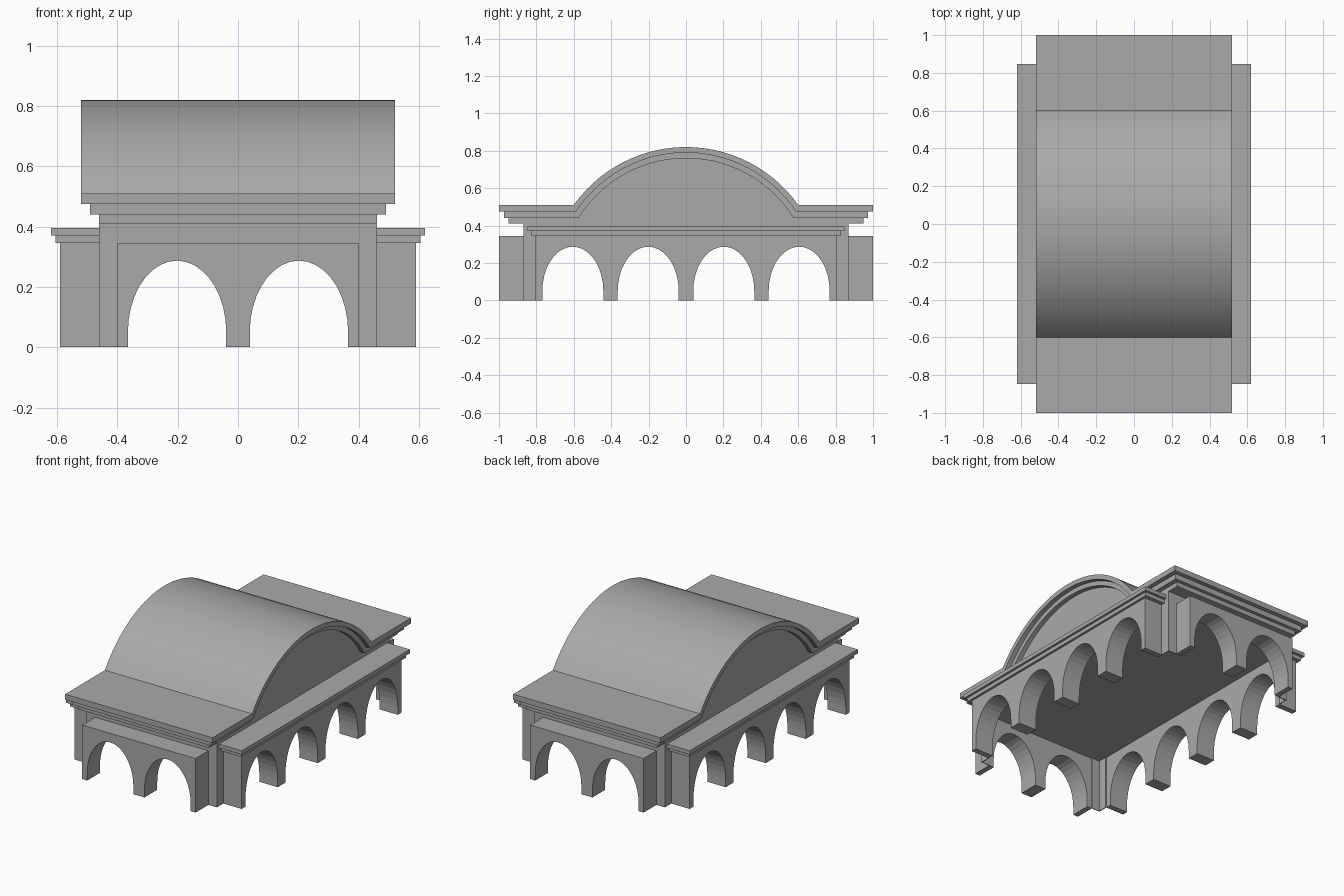
import bpy, bmesh, math
from mathutils import Vector

if "Cube" in bpy.data.objects:
    bpy.data.objects.remove(bpy.data.objects["Cube"], do_unlink=True)

stone = bpy.data.materials.new("grey stone")
stone.use_nodes = True
GREY = (0.40, 0.40, 0.40, 1)
stone.diffuse_color = GREY
stone.node_tree.nodes["Principled BSDF"].inputs["Base Color"].default_value = GREY


def extrude(name, profile, axis, start, end, smooth=False):
    """Extrude an (across, height) profile along the x or y axis."""
    bm = bmesh.new()

    def place(a, z):
        return (start, a, z) if axis == "x" else (a, start, z)

    face = bm.faces.new([bm.verts.new(place(a, z)) for a, z in profile])
    step = Vector((end - start, 0, 0) if axis == "x" else (0, end - start, 0))
    new = bmesh.ops.extrude_face_region(bm, geom=[face], use_keep_orig=True)["geom"]
    bmesh.ops.translate(bm, verts=[v for v in new if isinstance(v, bmesh.types.BMVert)], vec=step)
    bmesh.ops.recalc_face_normals(bm, faces=bm.faces)
    mesh = bpy.data.meshes.new(name)
    bm.to_mesh(mesh)
    bm.free()
    mesh.materials.append(stone)
    obj = bpy.data.objects.new(name, mesh)
    bpy.context.collection.objects.link(obj)
    if smooth:
        bpy.ops.object.select_all(action="DESELECT")
        bpy.context.view_layer.objects.active = obj
        obj.select_set(True)
        bpy.ops.object.shade_smooth_by_angle(angle=math.radians(25))
    return obj


def box(name, x0, x1, y0, y1, z0, z1):
    return extrude(name, [(y0, z0), (y1, z0), (y1, z1), (y0, z1)], "x", x0, x1)


def arcade(half_width, centres, arch=0.163, spring=0.05, crown=0.287, top=0.345, steps=18):
    """Wall outline with arched openings cut up from the ground."""
    pts = [(half_width, 0), (half_width, top), (-half_width, top), (-half_width, 0)]
    for c in centres:
        pts.append((c - arch, 0))
        for i in range(steps + 1):
            t = math.pi * (1 - i / steps)
            pts.append((c + arch * math.cos(t), spring + (crown - spring) * math.sin(t)))
        pts.append((c + arch, 0))
    return pts


def roof_line(radius, edge, z, centre=0.084, steps=28):
    """Flat eaves rising into a central segmental vault."""
    a = math.acos((z - centre) / radius)
    arc = [-a + 2 * a * i / steps for i in range(steps + 1)]
    return [(-edge, z)] + [(radius * math.sin(t), centre + radius * math.cos(t)) for t in arc] + [(edge, z)]


# Arcaded wings, cornices and thin corner walls
CORE_X, CORE_Y, WALL_TOP = 0.46, 0.87, 0.345
for s, end, side in ((-1, "front", "right"), (1, "back", "left")):
    extrude(end + "_arcade", arcade(0.40, (-0.202, 0.202)), "y", s * CORE_Y, s * 0.999)
    extrude(side + "_arcade", arcade(0.805, (-0.605, -0.202, 0.202, 0.605)), "x", s * CORE_X, s * 0.59)
    box(side + "_lower_cornice", s * CORE_X, s * 0.605, -0.83, 0.83, WALL_TOP, 0.37)
    box(side + "_upper_cornice", s * CORE_X, s * 0.62, -0.847, 0.847, 0.37, 0.395)
    for t, where in ((-1, "front"), (1, "back")):
        box(f"{where}_{side}_corner_end_wall", s * 0.40, s * CORE_X, t * 0.865, t * CORE_Y, 0, WALL_TOP)
        box(f"{where}_{side}_corner_side_wall", s * 0.455, s * CORE_X, t * 0.805, t * 0.865, 0, WALL_TOP)

# Ceiling block over the open hall
box("ceiling_block", -CORE_X, CORE_X, -CORE_Y, CORE_Y, WALL_TOP, 0.41)

# Solid gable with two projecting roof bands following its curve
gable = roof_line(0.676, 0.95, 0.44)
extrude("gable", gable + [(0.95, 0.41), (-0.95, 0.41)], "x", -CORE_X, CORE_X, True)
for name, half, edge, outer, inner, z in (
    ("lower_roof_band", 0.49, 0.972, 0.706, 0.676, 0.475),
    ("vaulted_roof", 0.52, 1.0, 0.736, 0.706, 0.51),
):
    under = roof_line(inner, edge, z - 0.035)
    extrude(name, roof_line(outer, edge, z) + under[::-1], "x", -half, half, True)
